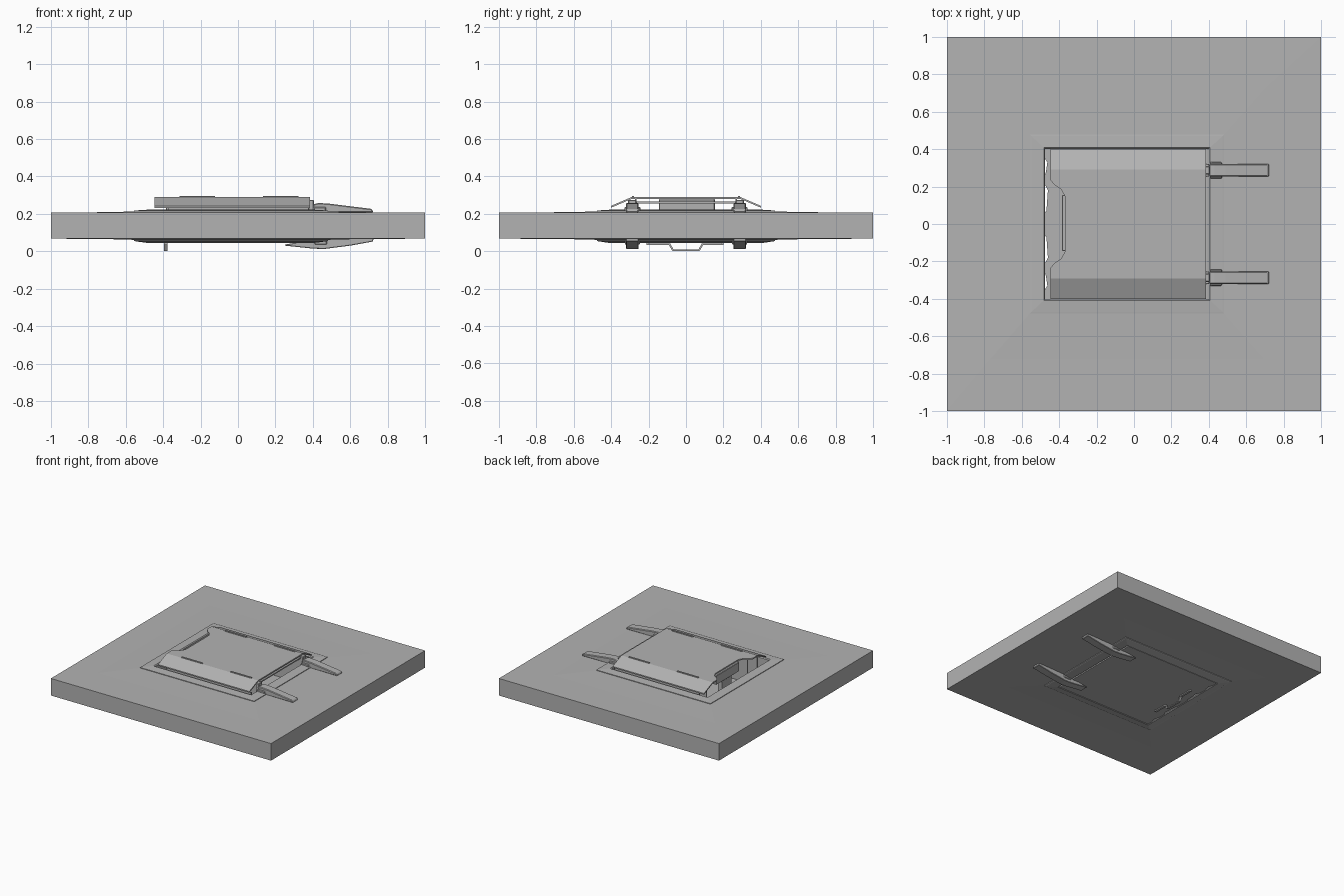
import bpy, bmesh

grey = bpy.data.materials.new("plain grey")
grey.diffuse_color = (0.45, 0.45, 0.45, 1)


def finish(name, bm):
    bmesh.ops.recalc_face_normals(bm, faces=bm.faces)
    me = bpy.data.meshes.new(name)
    bm.to_mesh(me)
    bm.free()
    me.materials.append(grey)
    ob = bpy.data.objects.new(name, me)
    bpy.context.collection.objects.link(ob)
    return ob


def box(name, x0, x1, y0, y1, z0, z1, bevel=0):
    bm = bmesh.new()
    bmesh.ops.create_cube(bm, size=1)
    for v in bm.verts:
        v.co = ((x0 + x1) / 2 + v.co.x * (x1 - x0),
                (y0 + y1) / 2 + v.co.y * (y1 - y0),
                (z0 + z1) / 2 + v.co.z * (z1 - z0))
    ob = finish(name, bm)
    if bevel:
        ob.modifiers.new("edge", 'BEVEL').width = bevel
    return ob


def prism(name, pts, axis, a, b, bevel=0):
    """Extrude a 2D outline along an axis from a to b."""
    place = {'x': lambda p, t: (t, p[0], p[1]),
             'y': lambda p, t: (p[0], t, p[1]),
             'z': lambda p, t: (p[0], p[1], t)}[axis]
    bm = bmesh.new()
    lo = [bm.verts.new(place(p, a)) for p in pts]
    hi = [bm.verts.new(place(p, b)) for p in pts]
    bm.faces.new(lo)
    bm.faces.new(hi)
    for i in range(len(pts)):
        j = (i + 1) % len(pts)
        bm.faces.new((lo[i], lo[j], hi[j], hi[i]))
    ob = finish(name, bm)
    if bevel:
        ob.modifiers.new("edge", 'BEVEL').width = bevel
    return ob


# Slab with a slightly swollen rim and a rectangular opening, lofted from rings
# ring: x min, x max, half width, z
rings = [(-1, 1, 1, 0.067), (-1, 1, 1, 0.207),
         (-0.77, 0.70, 0.725, 0.208), (-0.556, 0.481, 0.477, 0.212),
         (-0.556, 0.481, 0.477, 0.217), (-0.548, 0.473, 0.469, 0.218),
         (-0.482, 0.405, 0.408, 0.222), (-0.476, 0.399, 0.402, 0.215),
         (-0.476, 0.399, 0.402, 0.05), (-0.482, 0.405, 0.408, 0.044),
         (-0.548, 0.473, 0.469, 0.053), (-0.556, 0.481, 0.477, 0.056),
         (-0.556, 0.481, 0.477, 0.061), (-0.74, 0.67, 0.68, 0.066)]
bm = bmesh.new()
loops = [[bm.verts.new(c) for c in ((x0, -h, z), (x1, -h, z), (x1, h, z), (x0, h, z))]
         for x0, x1, h, z in rings]
for k, lo in enumerate(loops):
    hi = loops[(k + 1) % len(loops)]
    for i in range(4):
        j = (i + 1) % 4
        bm.faces.new((lo[i], lo[j], hi[j], hi[i]))
finish("slab", bm)

# Lower panel closing the opening, with small gaps on its end edge
half = [(-0.476, 0.402), (-0.476, 0.35), (-0.463, 0.33), (-0.47, 0.28),
        (-0.476, 0.26), (-0.476, 0.21), (-0.46, 0.18), (-0.468, 0.07), (-0.476, 0.06)]
prism("lower_panel", [(0.392, -0.402), (0.392, 0.402)] + half +
      [(x, -y) for x, y in reversed(half)], 'z', 0.046, 0.056)

# Raised cover: folded sheet with a notch cut in one end
cover = prism("cover", [(-0.402, 0.232), (-0.29, 0.28), (0.29, 0.28), (0.402, 0.232),
                        (0.402, 0.242), (0.29, 0.29), (-0.29, 0.29), (-0.402, 0.242)],
              'x', -0.445, 0.385)
side = [(-0.6, 0.232), (-0.445, 0.232), (-0.42, 0.205), (-0.39, 0.185),
        (-0.375, 0.16), (-0.37, 0.15)]
cutter = prism("notch_cutter", side + [(x, -y) for x, y in reversed(side)], 'z', 0.15, 0.35)
cutter.hide_render = True
cutter.hide_set(True)
cut = cover.modifiers.new("notch", 'BOOLEAN')
cut.object = cutter
cut.solver = 'EXACT'

# Latch block at the notch
box("latch_block", -0.385, -0.322, -0.145, 0.155, 0.2, 0.278, 0.004)
box("latch_foot", -0.37, -0.335, -0.06, 0.06, 0.056, 0.2)

# Cross bar under the open end of the cover
box("cross_bar", 0.36, 0.383, -0.28, 0.28, 0.256, 0.266)

# Arm outlines above and below the slab
upper = [(0.402, 0.207), (0.402, 0.25), (0.43, 0.258), (0.49, 0.254),
         (0.715, 0.226), (0.724, 0.207)]
lower = [(0.724, 0.07), (0.722, 0.052), (0.60, 0.03), (0.46, 0.012), (0.40, 0.014),
         (0.25, 0.03), (0.25, 0.036), (0.37, 0.055), (0.42, 0.07)]

for s in (-1, 1):
    y = s * 0.287
    # Hinge arms with wider knuckles
    prism("upper_arm", upper, 'y', y - 0.034, y + 0.034, 0.005)
    prism("lower_arm", lower, 'y', y - 0.034, y + 0.034, 0.005)
    box("arm_knuckle", 0.405, 0.47, y - 0.043, y + 0.043, 0.205, 0.236, 0.004)
    box("lower_knuckle", 0.41, 0.475, y - 0.04, y + 0.04, 0.035, 0.068, 0.004)
    # Bracket joining the cover to the arm
    box("hinge_bracket", 0.375, 0.405, y - 0.022, y + 0.022, 0.205, 0.275, 0.004)
    # Inner walls and sills under the cover
    box("inner_wall", -0.375, 0.383, s * 0.268 - 0.004, s * 0.268 + 0.004, 0.056, 0.282)
    box("side_sill", -0.385, 0.385, s * 0.375 - 0.004, s * 0.375 + 0.004, 0.056, 0.224)
    # Slim strips along the cover folds
    for x0, x1 in ((-0.312, -0.122), (0.133, 0.322)):
        box("cover_strip", x0, x1, s * 0.283 - 0.006, s * 0.283 + 0.006, 0.286, 0.296)

# Bent pull handle under the lower panel
prism("pull_handle", [(-0.21, 0.046), (-0.21, 0.034), (-0.092, 0.034), (-0.072, 0.0),
                      (0.072, 0.0), (0.092, 0.034), (0.2, 0.034), (0.2, 0.046),
                      (0.19, 0.046), (0.19, 0.042), (0.085, 0.042), (0.066, 0.008),
                      (-0.066, 0.008), (-0.085, 0.042), (-0.2, 0.042), (-0.2, 0.046)],
      'x', -0.396, -0.378)
